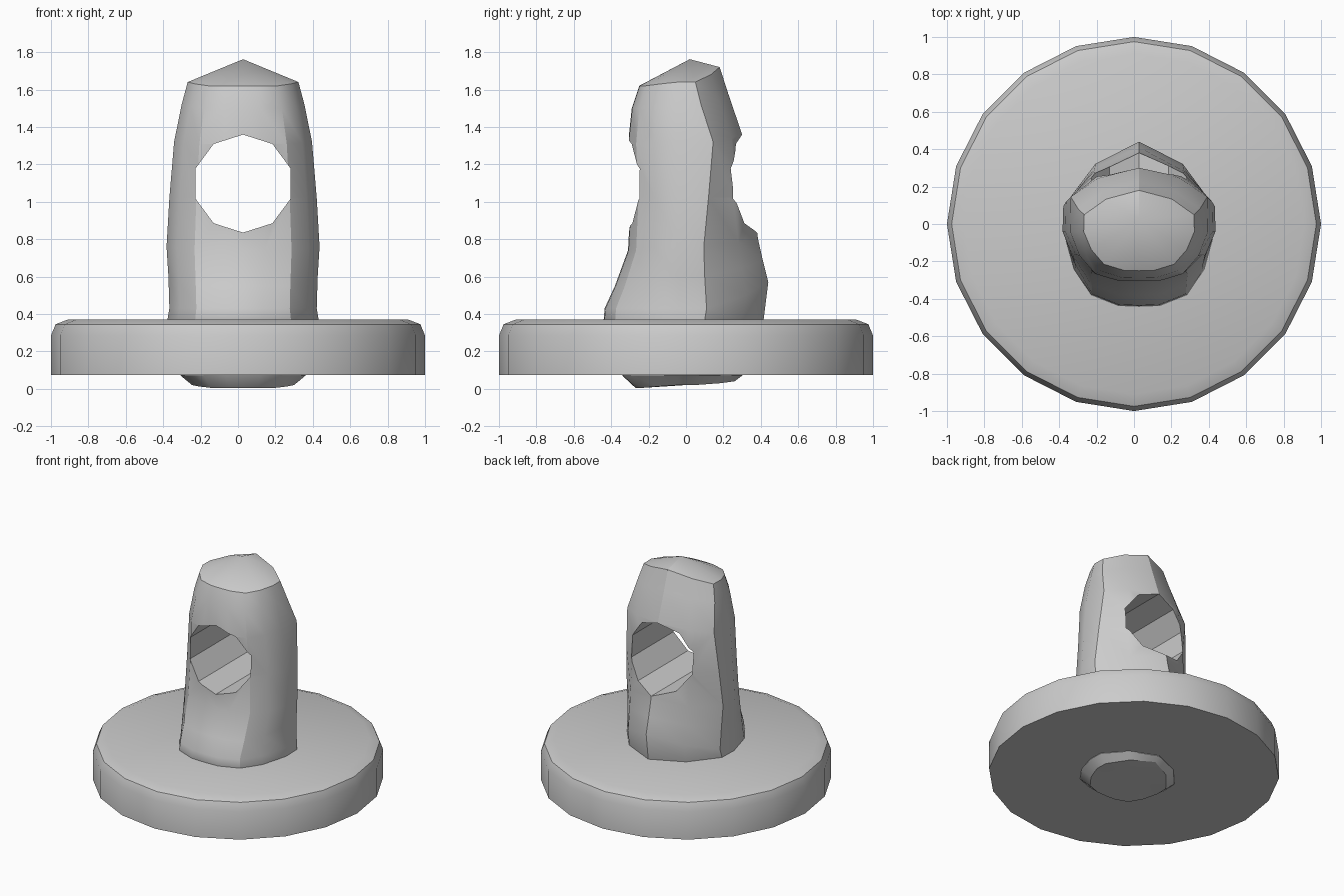
import bpy, bmesh, math

if "Cube" in bpy.data.objects:
    bpy.data.objects.remove(bpy.data.objects["Cube"])

CX = 0.027  # the post sits slightly right of the disc centre


def make_object(name, bm):
    bmesh.ops.recalc_face_normals(bm, faces=bm.faces[:])
    mesh = bpy.data.meshes.new(name)
    bm.to_mesh(mesh)
    bm.free()
    ob = bpy.data.objects.new(name, mesh)
    bpy.context.collection.objects.link(ob)
    return ob


def loft(name, rings, bottom=None, top=None):
    """Skin closed rings of points; cap with a fan to a tip or an n-gon."""
    bm = bmesh.new()
    vs = [[bm.verts.new(p) for p in r] for r in rings]
    n = len(vs[0])
    for a, b in zip(vs, vs[1:]):
        for i in range(n):
            j = (i + 1) % n
            bm.faces.new((a[i], a[j], b[j], b[i]))
    for ring, tip in ((vs[0], bottom), (vs[-1], top)):
        if tip:
            t = bm.verts.new(tip)
            for i in range(n):
                bm.faces.new((ring[i], ring[(i + 1) % n], t))
        else:
            bm.faces.new(ring)
    return make_object(name, bm)


def smooth(ob, angle):
    bpy.ops.object.select_all(action='DESELECT')
    ob.select_set(True)
    bpy.context.view_layer.objects.active = ob
    bpy.ops.object.shade_smooth_by_angle(angle=math.radians(angle))


def circle(r, n):
    return [(r * math.sin(math.tau * i / n), r * math.cos(math.tau * i / n)) for i in range(n)]


# Base disc with rounded upper rim
profile = [(1.0, 0.073), (1.0, 0.285), (0.975, 0.345), (0.91, 0.37)]
disc = loft("base_disc", [[(x, y, z) for x, y in circle(r, 20)] for r, z in profile])
smooth(disc, 40)

# Rough stone post: front (z, y), side corner (z, y, half width), back ridge (z, y)
sections = [
    ((0.005, -0.27), (0.02, 0.05, 0.27), (0.04, 0.26)),
    ((0.07, -0.34), (0.07, 0.07, 0.33), (0.07, 0.30)),
    ((0.37, -0.44), (0.37, 0.10, 0.40), (0.37, 0.415)),
    ((0.43, -0.435), (0.43, 0.11, 0.39), (0.57, 0.44)),
    ((0.55, -0.38), (0.60, 0.10, 0.395), (0.69, 0.41)),
    ((0.74, -0.31), (0.76, 0.095, 0.405), (0.80, 0.385)),
    ((1.02, -0.295), (1.02, 0.12, 0.39), (1.04, 0.355)),
    ((1.31, -0.31), (1.32, 0.145, 0.365), (1.36, 0.30)),
    ((1.50, -0.29), (1.52, 0.08, 0.325), (1.58, 0.225)),
    ((1.62, -0.25), (1.64, 0.05, 0.293), (1.72, 0.18)),
]


def post_ring(front, side, back):
    (zf, yf), (zs, ys, w), (zb, yb) = front, side, back
    half = [
        (0.60 * w, ys + 0.64 * (yb - ys), 0.5 * (zs + zb)),
        (w, ys, zs),
        (w * 1.01, -0.04, zs),
        (0.87 * w, 0.55 * yf, 0.5 * (zs + zf)),
        (0.64 * w, 0.86 * yf, zf),
        (0.28 * w, 0.99 * yf, zf),
    ]
    pts = [(0, yb, zb)] + half + [(0, yf, zf)] + [(-x, y, z) for x, y, z in reversed(half)]
    return [(x + CX, y, z) for x, y, z in pts]


post = loft("stone_post", [post_ring(*s) for s in sections],
            bottom=(CX, 0.0, 0.02), top=(CX, 0.02, 1.762))

# Ten-sided hole bored front to back
cutter = loft("hole_cutter", [[(x * 1.02 + CX, y, 1.097 + z) for x, z in circle(0.262, 10)]
                              for y in (-1, 1)])
mod = post.modifiers.new("hole", 'BOOLEAN')
mod.operation = 'DIFFERENCE'
mod.solver = 'EXACT'
mod.object = cutter
bpy.context.view_layer.objects.active = post
bpy.ops.object.modifier_apply(modifier=mod.name)
bpy.data.objects.remove(cutter, do_unlink=True)
smooth(post, 30)
